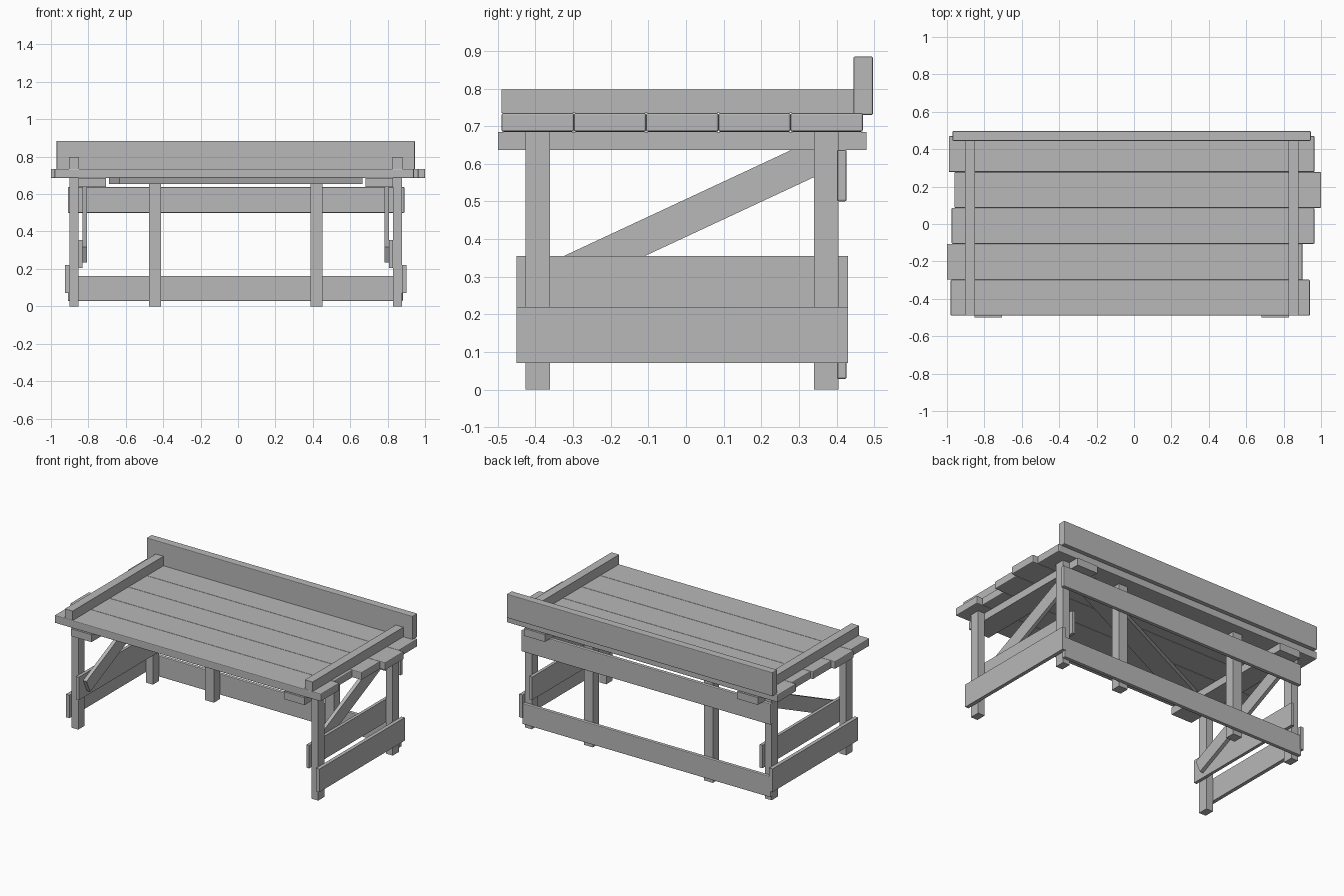
import bpy, bmesh, math
from mathutils import Matrix

cube = bpy.data.objects.get("Cube")
if cube:
    bpy.data.objects.remove(cube, do_unlink=True)

grey = bpy.data.materials.new("plain_grey")
grey.use_nodes = True
colour = (0.48, 0.48, 0.48, 1)
grey.diffuse_color = colour
grey.node_tree.nodes["Principled BSDF"].inputs["Base Color"].default_value = colour


def board(name, x, y, z, bevel=0.0, turn=None):
    """Box between the given (min, max) ranges, optionally turned about its centre."""
    ranges = (x, y, z)
    size = [b - a for a, b in ranges]
    centre = [(a + b) / 2 for a, b in ranges]
    mesh = bpy.data.meshes.new(name)
    bm = bmesh.new()
    bmesh.ops.create_cube(bm, size=1, matrix=Matrix.Diagonal((*size, 1)))
    bm.to_mesh(mesh)
    bm.free()
    mesh.materials.append(grey)
    obj = bpy.data.objects.new(name, mesh)
    bpy.context.collection.objects.link(obj)
    obj.location = centre
    if turn:
        axis, angle = turn
        obj.rotation_euler["XYZ".index(axis)] = angle
    if bevel:
        mod = obj.modifiers.new("soft_edges", "BEVEL")
        mod.width = bevel
        mod.segments = 2
    return obj


TOP = 0.685      # underside of the table top
SHIFT = -0.012   # the frame sits slightly off centre


def sided(side, inner, outer):
    """Range in x on one side of the frame."""
    return tuple(sorted((SHIFT + side * inner, SHIFT + side * outer)))


# Table top: five planks with uneven ends
ends = [(-0.98, 0.94), (-1.0, 0.90), (-0.975, 0.965), (-0.96, 1.0), (-0.99, 0.965)]
width = 0.192
for i, x in enumerate(ends):
    y = -0.49 + i * width
    board(f"top_plank_{i + 1}", x, (y, y + width), (TOP, 0.735), 0.005)

# Board standing along the back edge
board("back_board", (-0.97, 0.945), (0.445, 0.497), (0.73, 0.885), 0.004)

# Flat diagonal brace under the top
slant = math.atan2(0.66, 1.38)
half = 0.72
board("under_top_brace", (SHIFT - half, SHIFT + half), (-0.065, 0.065),
      (0.655, TOP), 0, ("Z", slant))

# End frames, the same on both sides
pitch = math.atan(0.466)
for side, label in ((-1, "right"), (1, "left")):
    board(f"{label}_top_rail", sided(side, 0.837, 0.892), (-0.49, 0.445), (0.735, 0.797))
    board(f"{label}_under_beam", sided(side, 0.693, 0.842), (-0.5, 0.48), (0.637, TOP))
    leg_x = sided(side, 0.84, 0.889)
    board(f"{label}_front_leg", leg_x, (-0.427, -0.362), (0, TOP))
    board(f"{label}_back_leg", leg_x, (0.34, 0.405), (0, TOP))
    board(f"{label}_middle_post", sided(side, 0.4, 0.465), (0.34, 0.405), (0, TOP))
    board(f"{label}_outer_board", sided(side, 0.889, 0.913), (-0.45, 0.43), (0.07, 0.22))
    board(f"{label}_inner_board", sided(side, 0.82, 0.84), (-0.45, 0.43), (0.205, 0.355))
    # Sloping brace: centre line runs from low front to high back
    cy, cz, length, wide = 0.002, 0.457, 0.857, 0.091
    board(f"{label}_sloping_brace", sided(side, 0.796, 0.82),
          (cy - length / 2, cy + length / 2), (cz - wide / 2, cz + wide / 2),
          0, ("X", pitch))

# Two long boards across the back legs
board("upper_back_rail", (-0.91, 0.89), (0.402, 0.427), (0.50, 0.637), 0.005)
board("lower_back_rail", (-0.91, 0.882), (0.402, 0.427), (0.028, 0.163), 0.005)
